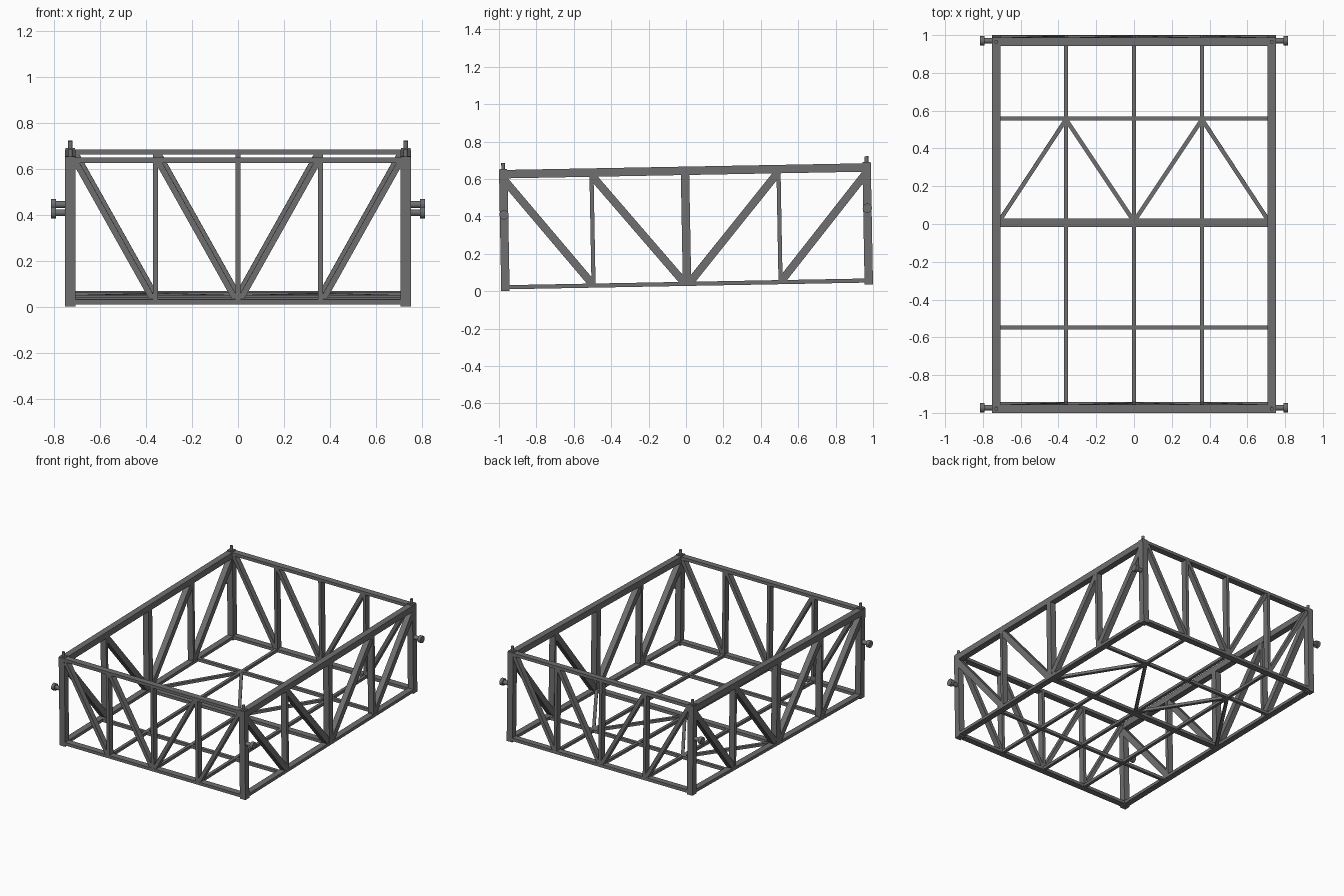
import bpy, bmesh, math
from mathutils import Vector, Matrix

if "Cube" in bpy.data.objects:
    bpy.data.objects.remove(bpy.data.objects["Cube"])

steel = bpy.data.materials.new("dark_grey_steel")
steel.diffuse_color = (0.16, 0.16, 0.16, 1)
steel.use_nodes = True
steel.node_tree.nodes["Principled BSDF"].inputs["Base Color"].default_value = steel.diffuse_color

# The whole frame leans slightly: the back end sits higher than the front
TILT = Matrix.Translation((0, 0.006, 0.0184)) @ Matrix.Rotation(math.radians(1.06), 4, 'X')
X, Y, Z = Vector((1, 0, 0)), Vector((0, 1, 0)), Vector((0, 0, 1))
B, S = 0.045, 0.022            # big and small tube sizes
PX, PY, H = 0.7295, 0.9715, 0.648   # post centres and frame height
LOW = 0.021                    # centre height of bottom bars


def finish(name, bm, matrix):
    me = bpy.data.meshes.new(name)
    bm.to_mesh(me)
    bm.free()
    me.materials.append(steel)
    ob = bpy.data.objects.new(name, me)
    ob.matrix_world = TILT @ matrix
    bpy.context.collection.objects.link(ob)
    return ob


def beam(name, a, b, w, d, normal):
    """Box bar from a to b, w wide in its panel, d deep along the panel normal."""
    a, b = Vector(a), Vector(b)
    along = (b - a).normalized()
    side = normal.cross(along)
    m = Matrix((side, normal, along)).transposed().to_4x4()
    m.translation = (a + b) / 2
    bm = bmesh.new()
    bmesh.ops.create_cube(bm, size=1)
    bmesh.ops.scale(bm, vec=(w, d, (b - a).length), verts=bm.verts)
    return finish(name, bm, m)


def rod(name, centre, r, length, axis):
    bm = bmesh.new()
    bmesh.ops.create_cone(bm, cap_ends=True, segments=24, radius1=r, radius2=r, depth=length)
    for f in bm.faces:
        f.smooth = len(f.verts) == 4
    for e in bm.edges:
        e.smooth = all(f.smooth for f in e.link_faces)
    m = axis.to_track_quat('Z', 'Y').to_matrix().to_4x4()
    m.translation = Vector(centre)
    return finish(name, bm, m)


# Corner posts with caps, locating pins and side trunnions
for sx in (-1, 1):
    for sy in (-1, 1):
        x, y = sx * PX, sy * PY
        beam("corner_post", (x, y, 0), (x, y, H), B, B, Y)
        beam("post_cap", (x, y, H), (x, y, H + 0.006), 0.042, 0.042, Y)
        rod("locating_pin", (x, y, H + 0.021), 0.010, 0.033, Z)
        rod("trunnion_shaft", (sx * 0.77, y, 0.408), 0.015, 0.05, X)
        rod("trunnion_flange", (sx * 0.803, y, 0.408), 0.025, 0.023, X)

# Side trusses
for sx in (-1, 1):
    x = sx * PX
    beam("side_top_rail", (x, -PY - B / 2, H - B / 2), (x, PY + B / 2, H - B / 2), B, B, X)
    beam("side_bottom_rail", (x, -PY, LOW), (x, PY, LOW), S, B, X)
    beam("side_middle_post", (x, 0, 0.010), (x, 0, H - B), B, B, X)
    for sy in (-1, 1):
        beam("side_quarter_post", (x, sy * 0.5, LOW), (x, sy * 0.5, H - B), S, B, X)
        beam("side_diagonal", (x, sy * 0.97, 0.598), (x, sy * 0.505, 0.028), 0.042, B - 0.004, X)
        beam("side_diagonal", (x, sy * 0.495, 0.605), (x, sy * 0.015, 0.028), 0.042, B - 0.004, X)

# End trusses
for sy in (-1, 1):
    y = sy * PY
    beam("end_top_rail", (-PX, y, H - S / 2), (PX, y, H - S / 2), S, B, Y)
    beam("end_bottom_rail", (-PX, y, LOW), (PX, y, LOW), S, B, Y)
    for x in (-0.36, 0, 0.36):
        beam("end_post", (x, y, LOW), (x, y, H - S), S, B, Y)
    for sx in (-1, 1):
        beam("end_diagonal", (sx * 0.708, y, 0.632), (sx * 0.368, y, 0.026), 0.026, B - 0.004, Y)
        beam("end_diagonal", (sx * 0.348, y, 0.632), (sx * 0.008, y, 0.026), 0.026, B - 0.004, Y)

# Floor grid
beam("floor_middle_bar", (-PX, 0, LOW), (PX, 0, LOW), B, S, Z)
for y in (-0.553, 0.553):
    beam("floor_cross_bar", (-PX, y, LOW), (PX, y, LOW), S, S, Z)
for x in (-0.36, 0, 0.36):
    beam("floor_long_bar", (x, -PY, LOW), (x, PY, LOW), S, S - 0.001, Z)

# Floor diagonals, back half only
for sx in (-1, 1):
    for x in (0.71, 0.005):
        beam("floor_diagonal", (sx * x, 0.015, LOW), (sx * 0.36, 0.548, LOW), S, S - 0.002, Z)
